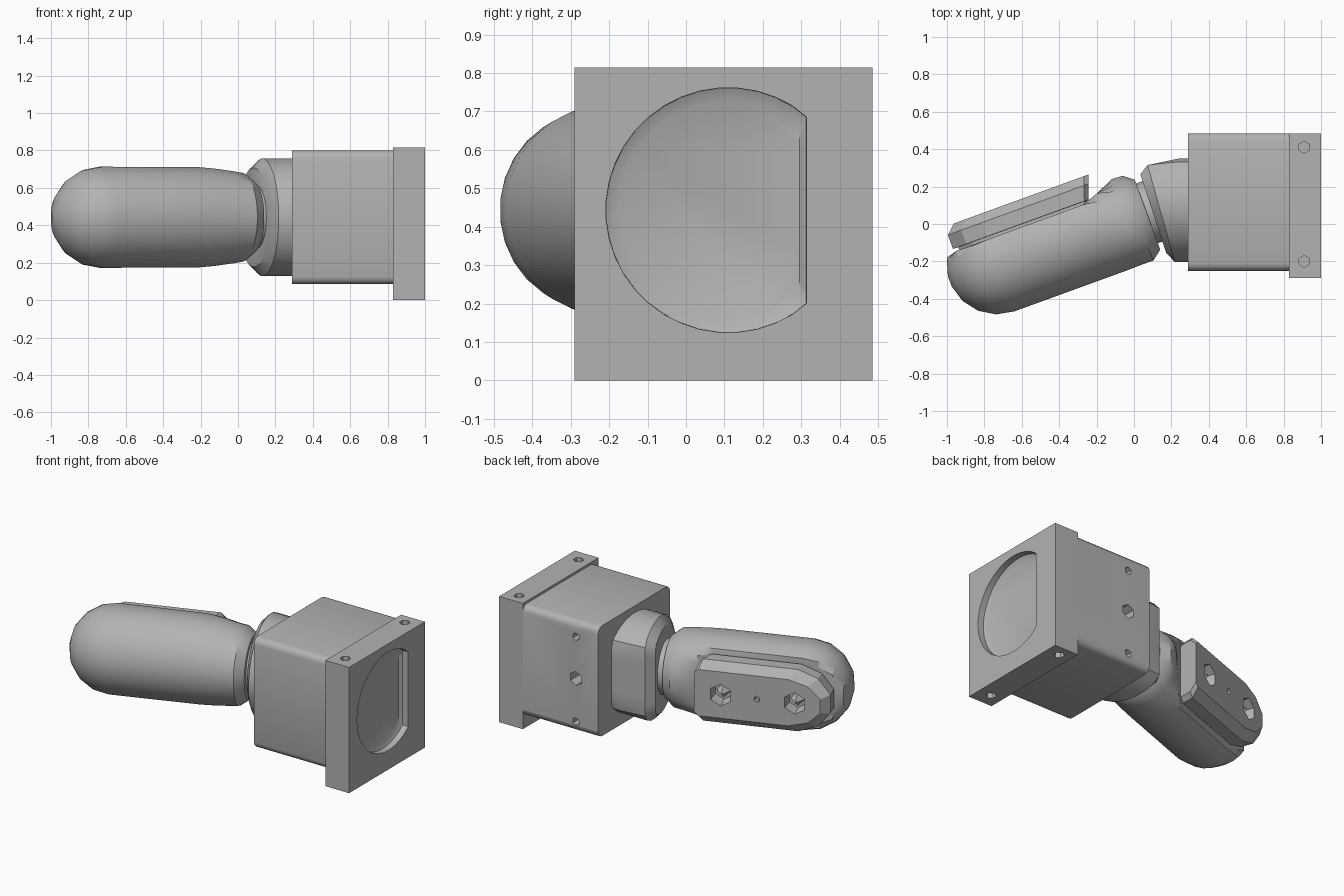
import bpy, bmesh, math
from mathutils import Vector, Matrix

if "Cube" in bpy.data.objects:
    bpy.data.objects.remove(bpy.data.objects["Cube"])

MID = 0.443                      # height of the common axis
TILT = math.radians(20)          # swing of the arm from the x axis

grey = bpy.data.materials.new("plain grey")
grey.use_nodes = True
grey.diffuse_color = (0.45, 0.45, 0.45, 1)
grey.node_tree.nodes["Principled BSDF"].inputs["Base Color"].default_value = (0.45, 0.45, 0.45, 1)


def arm_point(u, v, z):
    """Arm space (along, backward, up from axis) to world."""
    c, s = math.cos(TILT), math.sin(TILT)
    return Vector((u * c - v * s, u * s + v * c, MID + z))


def finish(name, bm):
    bmesh.ops.recalc_face_normals(bm, faces=bm.faces)
    mesh = bpy.data.meshes.new(name)
    bm.to_mesh(mesh)
    bm.free()
    mesh.materials.append(grey)
    obj = bpy.data.objects.new(name, mesh)
    bpy.context.collection.objects.link(obj)
    return obj


def loft(name, rings):
    """Skin a row of equal-length point rings and cap both ends."""
    bm = bmesh.new()
    rows = [[bm.verts.new(p) for p in ring] for ring in rings]
    n = len(rows[0])
    for a, b in zip(rows, rows[1:]):
        for i in range(n):
            j = (i + 1) % n
            bm.faces.new((a[i], a[j], b[j], b[i]))
    bm.faces.new(rows[0])
    bm.faces.new(rows[-1])
    return finish(name, bm)


def d_profile(centre, r_side, r_up, cut, n=28):
    """Round section as (side, up) pairs, flattened on its back."""
    turns = [2 * math.pi * (i + 0.5) / n for i in range(n)]
    return [(min(centre + r_side * math.cos(t), cut), r_up * math.sin(t)) for t in turns]


def box(name, low, high, bevel=0):
    bm = bmesh.new()
    bmesh.ops.create_cube(bm, size=1)
    low, high = Vector(low), Vector(high)
    for v in bm.verts:
        v.co = Vector(l + (c + 0.5) * (h - l) for l, h, c in zip(low, high, v.co))
    if bevel:
        long_edges = [e for e in bm.edges if abs(e.verts[0].co.x - e.verts[1].co.x) > 0.1]
        bmesh.ops.bevel(bm, geom=long_edges, offset=bevel, segments=3, profile=0.5, affect='EDGES')
    return finish(name, bm)


def pin(name, centre, axis, r, depth, inner=1, sides=6):
    """Prism centred on a point; inner tapers its far end."""
    bm = bmesh.new()
    turn = Vector(axis).to_track_quat('Z', 'Y').to_matrix().to_4x4()
    bmesh.ops.create_cone(bm, cap_ends=True, segments=sides, radius1=r * inner, radius2=r,
                          depth=depth, matrix=Matrix.Translation(centre) @ turn)
    return finish(name, bm)


def carve(target, cutters):
    bpy.context.view_layer.objects.active = target
    for cutter in cutters:
        cutter.hide_render = True
        mod = target.modifiers.new("cut", 'BOOLEAN')
        mod.operation = 'DIFFERENCE'
        mod.solver = 'EXACT'
        mod.object = cutter
        bpy.ops.object.modifier_apply(modifier=mod.name)
        bpy.data.objects.remove(cutter)


# Mounting flange with a D-shaped recess and four screw holes
flange = box("mounting_flange", (0.83, -0.29, 0), (1, 0.485, 0.815))
recess_rings = [[(x, y, MID + z) for y, z in d_profile(0.11, r, r, cut, 40)]
                for x, r, cut in ((1.05, 0.32, 0.315), (0.96, 0.318, 0.313), (0.945, 0.285, 0.295))]
holes = [pin("screw_hole", (0.91, y, z), (0, 0, 1), 0.032, 0.2)
         for y in (-0.2, 0.41) for z in (0, 0.815)]
carve(flange, [loft("recess_cutter", recess_rings)] + holes)

# Housing block with three holes in its back
housing = box("housing_block", (0.29, -0.25, 0.085), (0.83, 0.485, 0.8), 0.04)
carve(housing, [pin("back_hole", (0.45, 0.485, z), (0, 1, 0), r, 0.2)
                for z, r in ((0.15, 0.025), (0.43, 0.045), (0.7, 0.025))])

# Collar leaving the housing, its end face slanted toward the arm
collar_rings = []
for x, slope, r, cut in ((0.32, 0, 0.315, 0.35), (0.24, 0, 0.315, 0.35),
                         (0.13, 0.28, 0.315, 0.315), (0.085, 0.33, 0.265, 0.265)):
    collar_rings.append([(x - slope * (y - 0.11), y, MID + z)
                         for y, z in d_profile(0.11, r, r, cut)])
collar = loft("collar", collar_rings)

# Short neck bridging collar and arm
neck = pin("joint_neck", arm_point(0.1, 0.03, 0), arm_point(1, 0, -MID), 0.17, 0.16, sides=20)

# Arm: domed tip, flat-backed shaft, rounder swelling at the joint
sections = []
for i in range(5):
    a = math.radians(84 - 21 * i)
    r = 0.272 * math.cos(a)
    sections.append((-0.76 - 0.272 * math.sin(a), 0.05, r, r, 0.19))
sections += [(-0.22, 0.05, 0.272, 0.27, 0.19), (-0.13, 0.04, 0.262, 0.262, 0.222),
             (-0.03, 0.025, 0.245, 0.248, 0.266), (0.03, 0.022, 0.243, 0.238, 0.264),
             (0.085, 0.022, 0.2, 0.195, 0.225)]
arm = loft("arm", [[arm_point(u, v, z) for v, z in d_profile(c, rv, rz, cut)]
                   for u, c, rv, rz, cut in sections])

# Cover plate on the arm's back, seated on a narrower step
half = [(-0.185, 0.17), (-0.21, 0.2), (-0.76, 0.2), (-0.88, 0.155), (-0.955, 0.06)]
outline = half + [(u, -z) for u, z in reversed(half)]
plate_rings = []
for v, inset in ((0.17, 0.03), (0.205, 0.03), (0.206, 0), (0.285, 0), (0.332, 0.05)):
    ring = []
    for u, z in outline:
        shift = (v - 0.2) * 0.35 if u > -0.5 else inset
        ring.append(arm_point(u + shift, v, z * (1 - inset / 0.2)))
    plate_rings.append(ring)
plate = loft("cover_plate", plate_rings)
back = arm_point(0, 1, -MID)
carve(plate, [pin("plate_hole", arm_point(u, 0.332, 0), back, r, depth, inner)
              for u, r, depth, inner in ((-0.3, 0.08, 0.15, 0.75), (-0.75, 0.08, 0.15, 0.75),
                                         (-0.52, 0.02, 0.08, 1))])

# Screw heads: slim wedges standing in the two large pits
for side, u in (("near", -0.3), ("far", -0.75)):
    pin(side + "_screw", arm_point(u, 0.285, 0), back * -1, 0.045, 0.06, 0.2, 4)

# Smooth the rounded parts, keeping hard edges
bpy.ops.object.select_all(action='DESELECT')
for obj in (housing, collar, neck, arm, flange):
    obj.select_set(True)
bpy.context.view_layer.objects.active = arm
bpy.ops.object.shade_smooth_by_angle(angle=math.radians(32))
